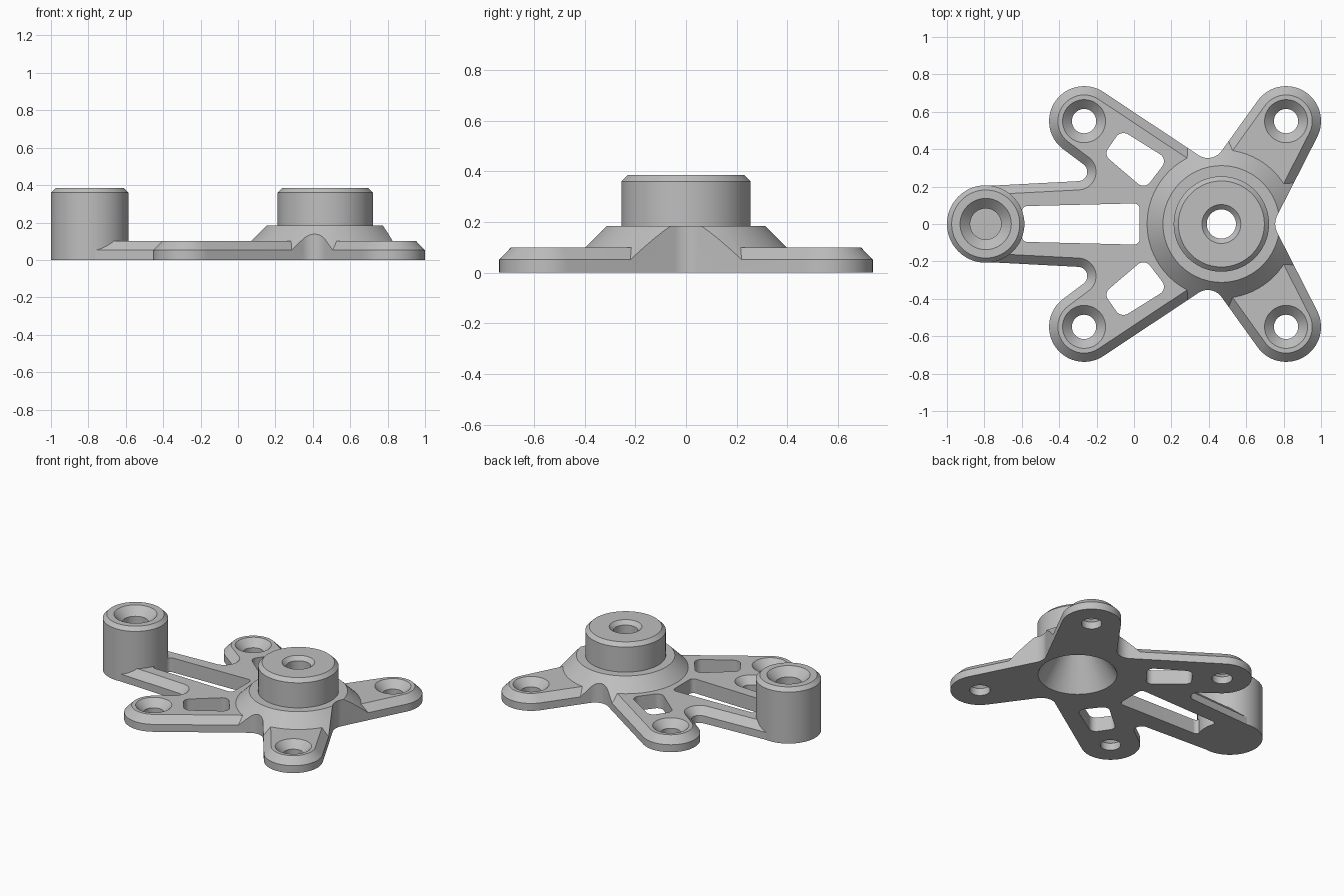
import bpy, bmesh
from math import sin, cos, pi, tau, asin, atan2, hypot, ceil, radians

cube = bpy.data.objects.get("Cube")
if cube:
    bpy.data.objects.remove(cube)

metal = bpy.data.materials.new("grey_metal")
metal.use_nodes = True
GREY = (0.52, 0.52, 0.52, 1)
metal.diffuse_color = GREY
metal.node_tree.nodes["Principled BSDF"].inputs["Base Color"].default_value = GREY


def finish(name, bm):
    bmesh.ops.remove_doubles(bm, verts=bm.verts, dist=1e-5)
    bmesh.ops.recalc_face_normals(bm, faces=bm.faces)
    mesh = bpy.data.meshes.new(name)
    bm.to_mesh(mesh)
    bm.free()
    mesh.materials.append(metal)
    obj = bpy.data.objects.new(name, mesh)
    bpy.context.collection.objects.link(obj)
    return obj


def belt(circles, inset=0):
    """Outline running tangent round circles; negative radii are concave fillets."""
    n = len(circles)
    heads = []
    for i, (x, y, r) in enumerate(circles):
        x2, y2, r2 = circles[(i + 1) % n]
        heads.append(atan2(y2 - y, x2 - x) + asin((r - r2) / hypot(x2 - x, y2 - y)))
    points = []
    for i, (x, y, r) in enumerate(circles):
        turn = (heads[i] - heads[i - 1]) % tau
        if r < 0:
            turn -= tau
        steps = ceil(abs(turn) / radians(6))
        for k in range(steps + 1):
            a = heads[i - 1] + turn * k / steps
            points.append((x + (r - inset) * sin(a), y - (r - inset) * cos(a)))
    return points


def prism(name, circles, layers):
    """Stack the outline through (z, inset) layers."""
    bm = bmesh.new()
    rings = [[bm.verts.new((x, y, z)) for x, y in belt(circles, d)] for z, d in layers]
    for low, high in zip(rings, rings[1:]):
        for i in range(len(low)):
            bm.faces.new((low[i - 1], low[i], high[i], high[i - 1]))
    bm.faces.new(rings[0])
    bm.faces.new(rings[-1])
    return finish(name, bm)


def lathe(name, centre, profile, seg=72):
    """Revolve a closed (radius, z) profile about a vertical axis."""
    bm = bmesh.new()
    cols = [[bm.verts.new((centre[0] + r * cos(tau * k / seg),
                           centre[1] + r * sin(tau * k / seg), z))
             for r, z in profile] for k in range(seg)]
    for k in range(seg):
        a, b = cols[k - 1], cols[k]
        for i in range(len(profile)):
            bm.faces.new((a[i - 1], b[i - 1], b[i], a[i]))
    return finish(name, bm)


def boolean(target, tool, operation):
    mod = target.modifiers.new(operation, "BOOLEAN")
    mod.operation, mod.solver, mod.object = operation, "EXACT", tool
    bpy.context.view_layer.objects.active = target
    bpy.ops.object.modifier_apply(modifier=mod.name)
    bpy.data.objects.remove(tool)


HUB, BOSS = (0.467, 0), (-0.793, 0)
EARS = [(0.813, 0.55), (-0.267, 0.55)]
EAR_R, THICK, TOP, CHAMFER = 0.187, 0.10, 0.385, 0.025

# Five-armed outline, upper half mirrored to the lower
upper = [(*EARS[0], EAR_R), (0.395, 0.443, -0.09), (*EARS[1], EAR_R), (-0.30, 0.279, -0.05)]
lower = [(x, -y, r) for x, y, r in reversed(upper)]
outline = [(0.855, 0, -0.1), *upper, (*BOSS, 0.203), *lower]
plate = prism("base_plate", outline, [(0, 0), (0.052, 0), (THICK, 0.047)])

# Sloped hub skirt trimmed to the outline
skirt = lathe("hub_skirt", HUB, [(0, 0.01), (0.487, 0.01), (0.312, 0.185), (0, 0.185)])
boolean(skirt, prism("trim", outline, [(0.03, 0), (0.3, 0)]), "INTERSECT")
boolean(plate, skirt, "UNION")

# Lightening windows
slot = [(-0.57, -0.066, 0.03), (0, -0.08, 0.03), (0, 0.08, 0.03), (-0.57, 0.066, 0.03)]
window = [(-0.056, 0.438, 0.048), (-0.105, 0.378, 0.042), (0.05, 0.25, 0.045), (0.115, 0.335, 0.045)]
mirrored = [(x, -y, r) for x, y, r in reversed(window)]
for shape in (slot, window, mirrored):
    boolean(plate, prism("window_cutter", shape, [(-0.1, 0), (0.2, 0)]), "DIFFERENCE")

# Countersunk screw holes in the ears
for x, y in EARS:
    for side in (1, -1):
        hole = lathe("screw_cutter", (x, side * y),
                     [(0, -0.1), (0.065, -0.1), (0.065, 0.05), (0.165, 0.15), (0, 0.15)], 48)
        boolean(plate, hole, "DIFFERENCE")

# Conical recess under the hub
BORE, RIM, APEX = 0.078, 0.25, 0.28


def recess(z):
    return RIM + (BORE - RIM) * z / APEX


boolean(plate, lathe("recess_cutter", HUB, [(0, -0.1), (recess(-0.1), -0.1), (BORE, APEX), (0, APEX)]),
        "DIFFERENCE")

# Hub collar with a chamfered through bore
hub = lathe("hub_collar", HUB, [
    (recess(0.17), 0.17), (0.255, 0.17), (0.255, TOP - CHAMFER), (0.255 - CHAMFER, TOP),
    (0.104, TOP), (BORE, TOP - 0.026), (BORE, APEX)])

# Tall end boss with a countersunk blind hole
boss = lathe("end_boss", BOSS, [
    (0, 0), (0.207, 0), (0.207, TOP - CHAMFER), (0.207 - CHAMFER, TOP),
    (0.137, TOP), (0.083, TOP - 0.054), (0.083, 0.2), (0, 0.2)])

# Smooth curved walls, keep machined edges crisp
bpy.ops.object.select_all(action="DESELECT")
for obj in (plate, hub, boss):
    obj.select_set(True)
bpy.context.view_layer.objects.active = plate
bpy.ops.object.shade_smooth_by_angle(angle=radians(20))
